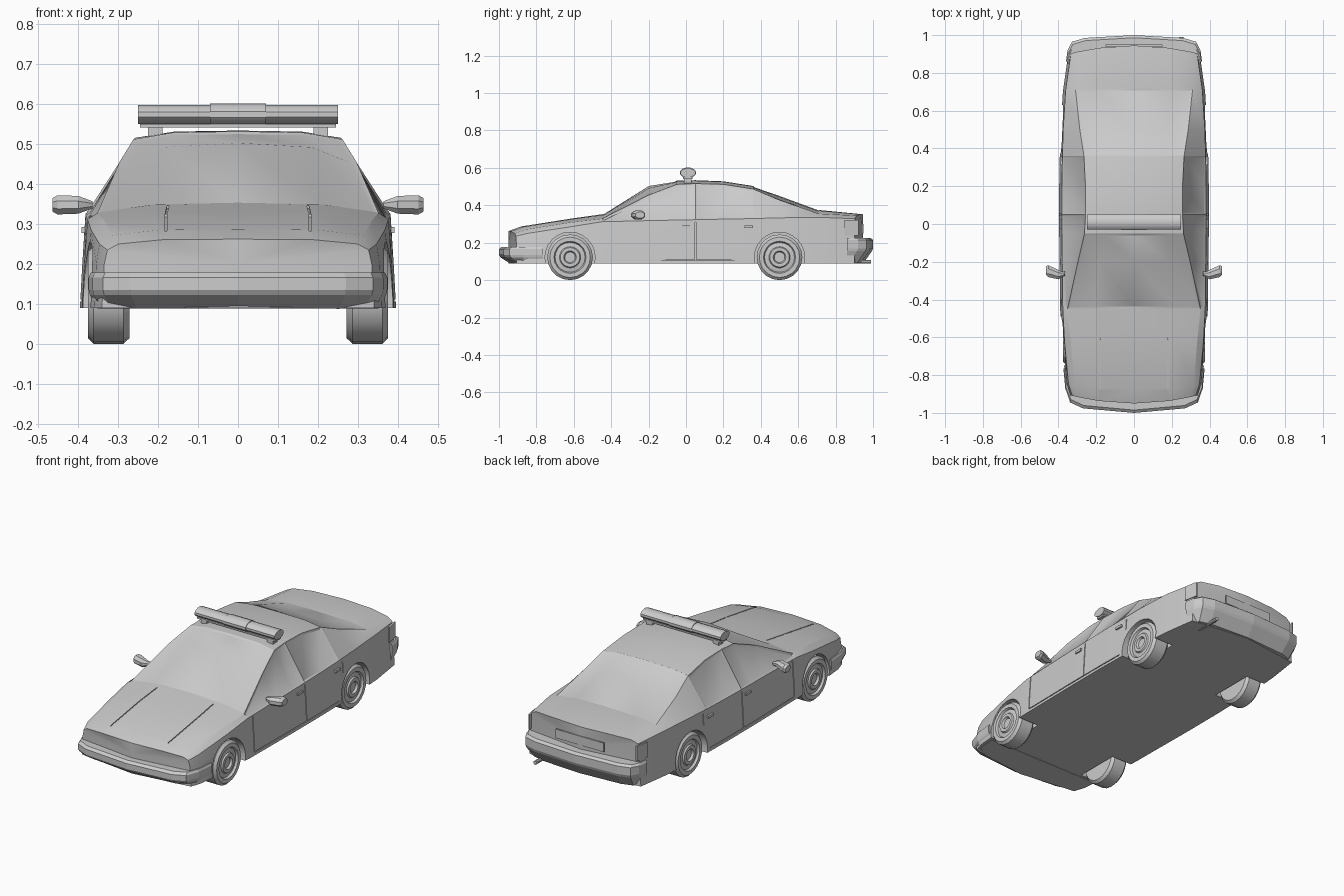
import bpy, bmesh, math
from mathutils import Vector

if "Cube" in bpy.data.objects:
    bpy.data.objects.remove(bpy.data.objects["Cube"])

grey = bpy.data.materials.new("plain_grey")
grey.use_nodes = True
grey.diffuse_color = (0.6, 0.6, 0.6, 1)
grey.node_tree.nodes["Principled BSDF"].inputs["Base Color"].default_value = (0.6, 0.6, 0.6, 1)


def loft(name, rings, edit=None):
    """Skin a list of equal rings, closing both ends with a fan."""
    bm = bmesh.new()
    rows = [[bm.verts.new(p) for p in ring] for ring in rings]
    n = len(rows[0])
    for a, b in zip(rows, rows[1:]):
        for k in range(n):
            j = (k + 1) % n
            bm.faces.new((a[k], a[j], b[j], b[k]))
    for row in (rows[0], rows[-1]):
        hub = bm.verts.new(sum((v.co for v in row), Vector()) / n)
        for k in range(n):
            bm.faces.new((row[k], row[(k + 1) % n], hub))
    bmesh.ops.recalc_face_normals(bm, faces=bm.faces)
    if edit:
        edit(bm, n)
    mesh = bpy.data.meshes.new(name)
    bm.to_mesh(mesh)
    bm.free()
    mesh.materials.append(grey)
    ob = bpy.data.objects.new(name, mesh)
    bpy.context.collection.objects.link(ob)
    return ob


def activate(ob):
    bpy.ops.object.select_all(action='DESELECT')
    ob.select_set(True)
    bpy.context.view_layer.objects.active = ob


def smooth(ob, angle=28):
    activate(ob)
    bpy.ops.object.shade_smooth_by_angle(angle=math.radians(angle))


def circle_x(x, y, z, ry, rz, n, turn=0.0):
    """Ring of points around an axis along x."""
    steps = [math.tau * (i + turn) / n for i in range(n)]
    return [(x, y + ry * math.cos(a), z + rz * math.sin(a)) for a in steps]


def box(name, centre, size):
    c, h = Vector(centre), Vector(size) / 2
    square = ((-1, -1), (1, -1), (1, 1), (-1, 1))
    return loft(name, [[(c.x + e * h.x, c.y + a * h.y, c.z + b * h.z)
                        for a, b in square] for e in (-1, 1)])


# Body stations: y, side half width, belt height, rail half width, rail height, ridge height
stations = [
    (-.95, .335, .235, .30, .25, .262),
    (-.88, .355, .25, .315, .272, .287),
    (-.62, .376, .285, .335, .308, .328),
    (-.45, .385, .312, .352, .328, .352),
    (-.2, .388, .318, .297, .455, .508),
    (-.05, .39, .321, .262, .512, .532),
    (.05, .39, .323, .257, .516, .534),
    (.2, .39, .326, .257, .512, .528),
    (.36, .387, .329, .265, .487, .503),
    (.5, .383, .333, .287, .428, .455),
    (.72, .37, .336, .31, .355, .374),
    (.945, .342, .328, .297, .345, .352),
]


def section(y, w, belt, rail, rail_z, ridge):
    floor = .09
    half = [(0, floor), (w + .006, floor), (w, .2), (w - .008, belt),
            (rail, rail_z), (rail * .62, ridge * .75 + rail_z * .25 + .002), (0, ridge)]
    return [(x, y, z) for x, z in half] + [(-x, y, z) for x, z in half[-2:0:-1]]


def shape_body(bm, n):
    # Recess the glass panels, then bow the nose and tail in plan
    bm.faces.ensure_lookup_table()
    screen, left, right = (4, 5, 6, 7), (3,), (8,)
    panels = [((3, 4), screen), ((8, 9), screen)]
    panels += [(strips, side) for strips in ((3, 4, 5), (6, 7)) for side in (left, right)]
    groups = [[bm.faces[s * n + k] for s in strips for k in ks] for strips, ks in panels]
    for faces in groups:
        bmesh.ops.inset_region(bm, faces=faces, thickness=.011, depth=-.005,
                               use_boundary=True, use_even_offset=True)
    for v in bm.verts:
        t = min(1, max(0, (abs(v.co.y) - .6) / .35))
        v.co.y *= 1 - .4 * t * v.co.x ** 2


body = loft("body_shell", [section(*s) for s in stations], shape_body)


def cut(cutter):
    cutter.hide_render = True
    mod = body.modifiers.new("cut", 'BOOLEAN')
    mod.operation, mod.solver, mod.object = 'DIFFERENCE', 'EXACT', cutter
    activate(body)
    bpy.ops.object.modifier_apply(modifier=mod.name)
    bpy.data.objects.remove(cutter)


def groove(p, q, normal):
    """Narrow seam along a line on the body surface."""
    p, q, n = Vector(p), Vector(q), Vector(normal)
    side = (q - p).cross(n).normalized() * .0025
    n = n * .008
    cut(loft("seam_cutter", [[c + side + n, c - side + n, c - side - n, c + side - n]
                             for c in (p, q)]))


axles = (-.62, .5)
for s in (1, -1):
    # Wheel arches
    for y in axles:
        cut(loft("arch_cutter", [circle_x(s * x, y, .122, .134, .134, 24) for x in (.26, .5)]))
    # Door seams and sill
    for y, low in ((-.41, .11), (.05, .11), (.39, .25)):
        groove((s * (.398 - low * .04), y, low), (s * .381, y, .312), (s, 0, 0))
    groove((s * .394, -.405, .108), (s * .394, .345, .108), (s, 0, 0))
    # Bonnet seams
    groove((s * .18, -.88, .285), (s * .18, -.62, .326), (0, 0, 1))
    groove((s * .18, -.615, .326), (s * .175, -.47, .347), (0, 0, 1))
smooth(body, 25)


def bumper(name, path, levels):
    outline = path + [(-x, y) for x, y in path[-2::-1]]
    end = 1 if path[-1][1] > 0 else -1
    return loft(name, [[(x * (1 - inset), y - end * inset * (abs(y) > .9), z)
                        for x, y in outline] for z, inset in levels])


# Bumpers
bumper("front_bumper",
       [(.374, -.765), (.364, -.87), (.338, -.945), (.27, -.976), (0, -1)],
       [(.088, .06), (.122, .008), (.135, 0), (.166, 0), (.178, .015)])
bumper("rear_bumper",
       [(.36, .86), (.352, .92), (.328, .965), (.26, .985), (0, 1)],
       [(.092, .05), (.155, .006), (.17, 0), (.215, 0), (.226, .014)])

# Wheels: radius and x position along the lathe profile
wheel_profile = [(.03, .272), (.108, .272), (.122, .287), (.122, .362), (.108, .376),
                 (.086, .376), (.08, .364), (.057, .368), (.052, .376),
                 (.034, .376), (.028, .364), (.01, .364)]
for s, side in ((1, "left"), (-1, "right")):
    for y, end in zip(axles, ("front", "rear")):
        wheel = loft(f"{end}_{side}_wheel",
                     [circle_x(s * x, y, .122, r, r, 20) for r, x in wheel_profile])
        smooth(wheel)

    # Door mirror: x, y, half depth, half height
    mirror = [(.365, -.262, .012, .01), (.385, -.268, .018, .018), (.4, -.268, .027, .024),
              (.452, -.25, .034, .026), (.465, -.246, .026, .018)]
    loft(f"{side}_mirror", [circle_x(s * x, y, .348, a, b, 8, .5) for x, y, a, b in mirror])

    # Door handles, tail lamps and roof bar feet
    for y, door in ((0, "front"), (.335, "rear")):
        box(f"{door}_{side}_handle", (s * .385, y, .285), (.014, .045, .014))
    lamp = box(f"{side}_tail_lamp", (s * .342, .885, .28), (.008, .075, .085))
    for v in lamp.data.vertices:
        v.co.x -= s * (v.co.y - .885) * .2
    box(f"{side}_bar_foot", (s * .207, .01, .532), (.036, .04, .026))

# Rear number plate panel
box("rear_plate_panel", (0, .945, .275), (.3, .008, .05))

# Roof light bar
box("bar_base", (0, .01, .546), (.49, .05, .009))
smooth(loft("light_bar", [circle_x(x, .01, .574, .041, .0245, 12, .5) for x in (-.25, .25)]))
smooth(loft("bar_centre", [circle_x(x, .01, .574, .044, .0285, 12, .5) for x in (-.07, .07)]))

# Exhaust pipe
ring = circle_x(0, 0, 0, .011, .011, 10)
smooth(loft("exhaust_pipe", [[(.25 + a, y, .098 + b) for _, a, b in ring] for y in (.84, .99)]))
